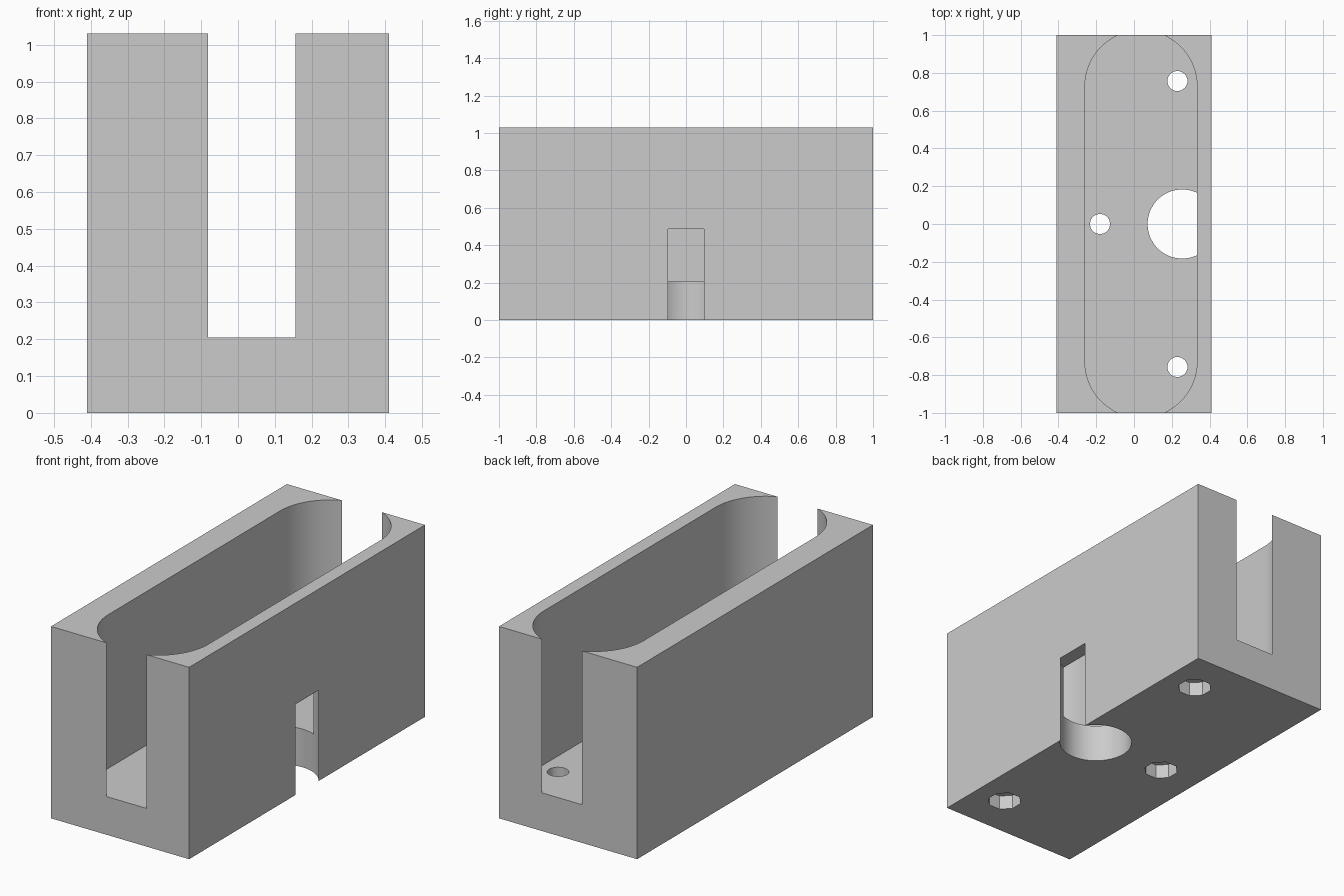
import bpy
import bmesh
import math

cube = bpy.data.objects.get("Cube")
if cube:
    bpy.data.objects.remove(cube, do_unlink=True)

WIDTH, LENGTH, HEIGHT, FLOOR = 0.82, 2.0, 1.03, 0.205

grey = bpy.data.materials.new("plain grey")
grey.use_nodes = True
grey.diffuse_color = (0.6, 0.6, 0.6, 1)
grey.node_tree.nodes["Principled BSDF"].inputs["Base Color"].default_value = (0.6, 0.6, 0.6, 1)


def prism(name, outline, z0, z1):
    """Extrude a closed outline of (x, y) points from z0 up to z1."""
    bm = bmesh.new()
    base = bm.faces.new([bm.verts.new((x, y, z0)) for x, y in outline])
    top = bmesh.ops.extrude_face_region(bm, geom=[base])["geom"]
    verts = [v for v in top if isinstance(v, bmesh.types.BMVert)]
    bmesh.ops.translate(bm, verts=verts, vec=(0, 0, z1 - z0))
    bmesh.ops.recalc_face_normals(bm, faces=bm.faces)
    mesh = bpy.data.meshes.new(name)
    bm.to_mesh(mesh)
    bm.free()
    mesh.materials.append(grey)
    obj = bpy.data.objects.new(name, mesh)
    bpy.context.collection.objects.link(obj)
    return obj


def arc(cx, cy, r, start, end, steps):
    """Points along an arc, angles in degrees, both ends included."""
    angles = [math.radians(start + (end - start) * i / steps) for i in range(steps + 1)]
    return [(cx + r * math.cos(a), cy + r * math.sin(a)) for a in angles]


def circle(cx, cy, r, sides, turn=0):
    return arc(cx, cy, r, turn, turn + 360, sides)[:-1]


# Solid block
w, l = WIDTH / 2, LENGTH / 2
body = prism("block_body", [(-w, -l), (w, -l), (w, l), (-w, l)], 0, HEIGHT)

# Long round-ended cavity, which breaks through both ends as slots
CAV_X, CAV_R, CAV_Y = 0.037, 0.297, 0.728
cavity = arc(CAV_X, CAV_Y, CAV_R, 0, 180, 48) + arc(CAV_X, -CAV_Y, CAV_R, 180, 360, 48)
cutters = [prism("cavity_cutter", cavity, FLOOR, HEIGHT + 0.2)]

# Large port through the floor that notches the side wall
cutters.append(prism("port_cutter", circle(0.255, 0, 0.183, 64), -0.2, 0.487))

# Screw holes with eight-sided recesses underneath
for x, y in [(0.23, 0.757), (0.23, -0.757), (-0.18, 0)]:
    cutters.append(prism("screw_hole_cutter", circle(x, y, 0.053, 32), -0.2, FLOOR + 0.1))
    cutters.append(prism("recess_cutter", circle(x, y, 0.086, 8, 22.5), -0.2, 0.077))

# Cut everything out of the block
bpy.context.view_layer.objects.active = body
for cutter in cutters:
    cutter.hide_render = True
    mod = body.modifiers.new(cutter.name, 'BOOLEAN')
    mod.operation = 'DIFFERENCE'
    mod.solver = 'EXACT'
    mod.object = cutter
    bpy.ops.object.modifier_apply(modifier=mod.name)
for cutter in cutters:
    bpy.data.objects.remove(cutter, do_unlink=True)

# Smooth the curved walls, keep the edges crisp
bpy.ops.object.select_all(action='DESELECT')
body.select_set(True)
bpy.context.view_layer.objects.active = body
bpy.ops.object.shade_smooth_by_angle(angle=math.radians(30))
